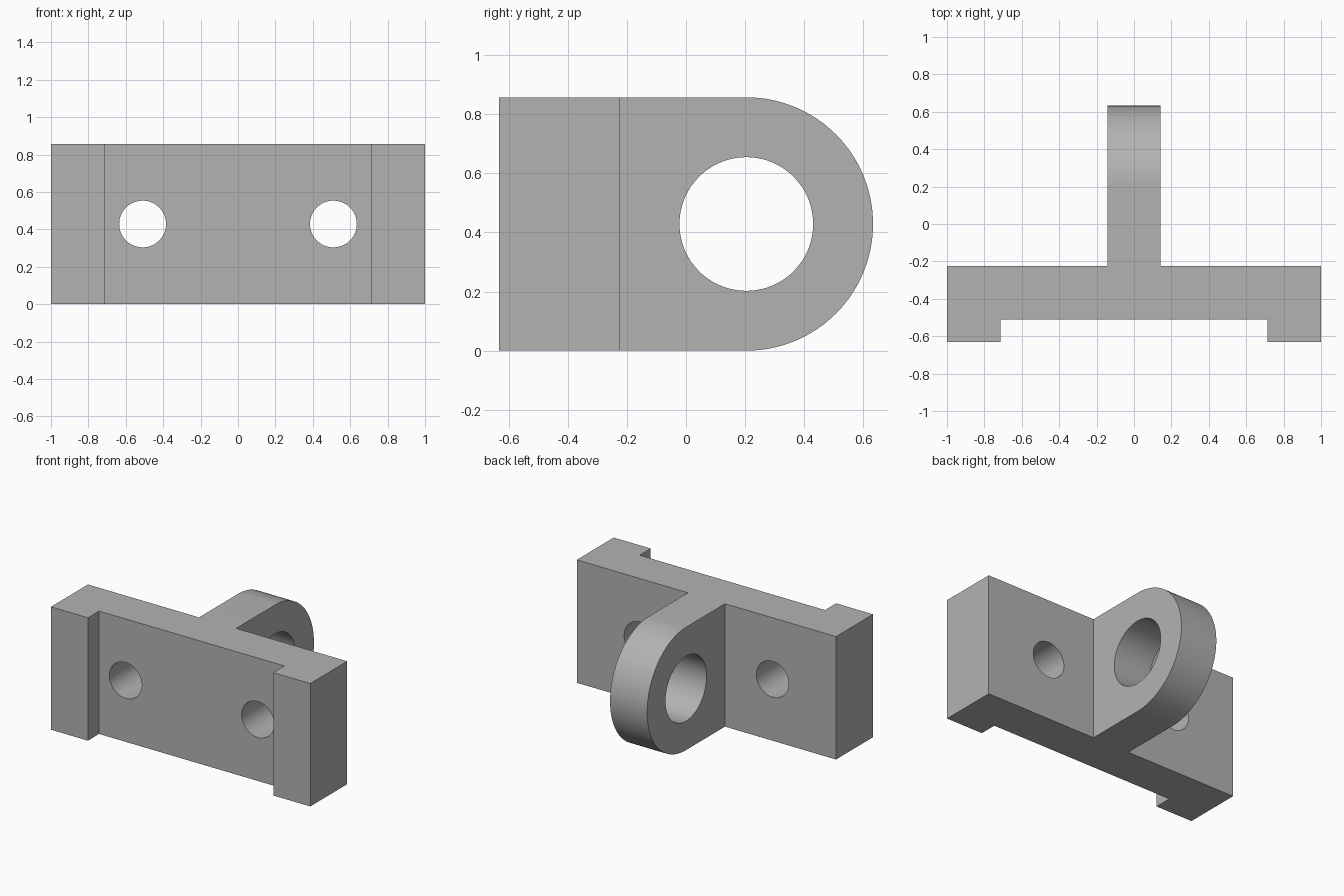
import bpy
import bmesh
from math import cos, sin, pi
from mathutils import Matrix, Vector

if "Cube" in bpy.data.objects:
    bpy.data.objects.remove(bpy.data.objects["Cube"], do_unlink=True)

HEIGHT = 0.857
MID = HEIGHT / 2
LUG_Y = 0.204      # centre of the lug eye
BACK = -0.225      # rear face of the plate

grey = bpy.data.materials.new("plain grey")
grey.use_nodes = True
colour = (0.45, 0.45, 0.45, 1)
grey.diffuse_color = colour
grey.node_tree.nodes["Principled BSDF"].inputs["Base Color"].default_value = colour


def finish(name, bm):
    bmesh.ops.recalc_face_normals(bm, faces=bm.faces)
    mesh = bpy.data.meshes.new(name)
    bm.to_mesh(mesh)
    bm.free()
    mesh.materials.append(grey)
    obj = bpy.data.objects.new(name, mesh)
    bpy.context.collection.objects.link(obj)
    return obj


def extrude_profile(name, points, direction):
    bm = bmesh.new()
    face = bm.faces.new([bm.verts.new(p) for p in points])
    result = bmesh.ops.extrude_face_region(bm, geom=[face], use_keep_orig=True)
    moved = [g for g in result["geom"] if isinstance(g, bmesh.types.BMVert)]
    bmesh.ops.translate(bm, verts=moved, vec=Vector(direction))
    return finish(name, bm)


def hole_cutter(name, centre, radius, depth, axis):
    bm = bmesh.new()
    turn = Matrix.Rotation(pi / 2, 4, axis)
    bmesh.ops.create_cone(bm, cap_ends=True, segments=96, radius1=radius,
                          radius2=radius, depth=depth,
                          matrix=Matrix.Translation(centre) @ turn)
    return finish(name, bm)


# Mounting plate with a foot at each end
half = [(0.715, -0.51), (0.715, -0.632), (1, -0.632), (1, BACK)]
plan = half + [(-x, y) for x, y in reversed(half)]
bracket = extrude_profile("bracket", [(x, y, 0) for x, y in plan], (0, 0, HEIGHT))

# Rounded lug, sunk slightly into the plate
arc = [-pi / 2 + pi * i / 64 for i in range(65)]
outline = [(BACK - 0.1, 0)]
outline += [(LUG_Y + MID * cos(a), MID + MID * sin(a)) for a in arc]
outline += [(BACK - 0.1, HEIGHT)]
lug = extrude_profile("lug", [(-0.143, y, z) for y, z in outline], (0.286, 0, 0))

# Lug eye and two bolt holes
tools = [(lug, "UNION")]
tools.append((hole_cutter("eye_cutter", (0, LUG_Y, MID), 0.226, 0.6, "Y"), "DIFFERENCE"))
for side, x in (("left", 0.51), ("right", -0.51)):
    cutter = hole_cutter(side + "_bolt_cutter", (x, -0.4, MID), 0.125, 0.8, "X")
    tools.append((cutter, "DIFFERENCE"))

# Join everything into one solid body
bpy.ops.object.select_all(action="DESELECT")
bpy.context.view_layer.objects.active = bracket
bracket.select_set(True)
for tool, operation in tools:
    mod = bracket.modifiers.new(tool.name, "BOOLEAN")
    mod.operation = operation
    mod.solver = "EXACT"
    mod.object = tool
    bpy.ops.object.modifier_apply(modifier=mod.name)
    bpy.data.objects.remove(tool, do_unlink=True)
bpy.ops.object.shade_smooth_by_angle(angle=pi / 6)
